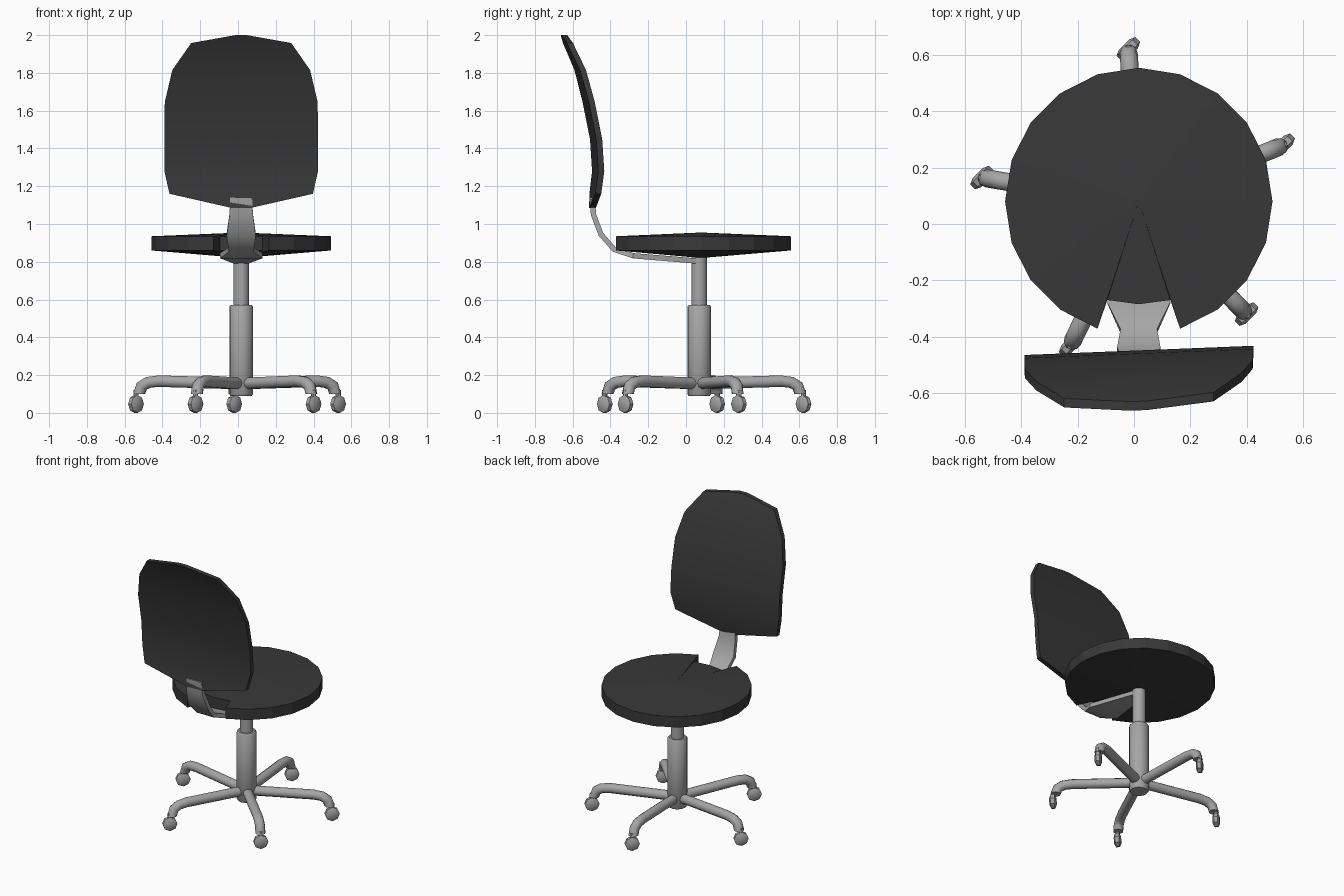
import bpy, bmesh
from math import sin, cos, pi, radians, atan2
from mathutils import Vector, Matrix

cube = bpy.data.objects.get("Cube")
if cube:
    bpy.data.objects.remove(cube, do_unlink=True)

CX, CY = 0.017, 0.07  # column axis


def material(name, value):
    m = bpy.data.materials.new(name)
    m.use_nodes = True
    col = (value, value, value, 1)
    m.diffuse_color = col
    m.node_tree.nodes["Principled BSDF"].inputs["Base Color"].default_value = col
    return m


fabric = material("charcoal fabric", 0.04)
metal = material("grey metal", 0.38)


def finish(name, bm, mat, smooth=None):
    bmesh.ops.recalc_face_normals(bm, faces=bm.faces[:])
    me = bpy.data.meshes.new(name)
    bm.to_mesh(me)
    bm.free()
    me.materials.append(mat)
    ob = bpy.data.objects.new(name, me)
    bpy.context.collection.objects.link(ob)
    if smooth:
        bpy.ops.object.select_all(action='DESELECT')
        ob.select_set(True)
        bpy.context.view_layer.objects.active = ob
        bpy.ops.object.shade_smooth_by_angle(angle=radians(smooth))
    return ob


def bridge(bm, a, b):
    for i in range(len(a)):
        j = (i + 1) % len(a)
        bm.faces.new((a[i], a[j], b[j], b[i]))


def sweep(bm, rings):
    """Skin a list of point rings and cap both ends."""
    loops = [[bm.verts.new(p) for p in r] for r in rings]
    for a, b in zip(loops, loops[1:]):
        bridge(bm, a, b)
    bm.faces.new(loops[0])
    bm.faces.new(loops[-1])


# Seat: 20-sided cushion, shallow cones above and below, notch at the rear
SY = 0.08
outline = []
for i in range(20):
    a = i * pi / 10
    if i == 15:
        outline += [(-0.112, -0.35), (0, -0.365), (0.112, -0.35)]
    else:
        outline.append((0.475 * cos(a), 0.475 * sin(a)))
bm = bmesh.new()
top = [bm.verts.new((CX + x, SY + y, 0.935)) for x, y in outline]
low = [bm.verts.new((CX + x, SY + y, 0.86)) for x, y in outline]
bridge(bm, top, low)
for ring, z in ((top, 0.955), (low, 0.82)):
    c = bm.verts.new((CX, SY, z))
    for i, v in enumerate(ring):
        bm.faces.new((v, ring[(i + 1) % len(ring)], c))
finish("seat", bm, fabric)

# Backrest: rows of (half width, height, depth), slightly turned
rows = [(0.05, 1.085, -0.495), (0.38, 1.16, -0.48), (0.407, 1.28, -0.465),
        (0.407, 1.45, -0.476), (0.405, 1.645, -0.515), (0.365, 1.815, -0.56),
        (0.265, 1.958, -0.625), (0.03, 2.0, -0.646)]
T = 0.016
turn = radians(2.3)
bm = bmesh.new()
rings = []
for w, z, y in rows:
    rings.append([(CX + s * w * cos(turn), y + s * w * sin(turn) + d, z)
                  for s, d in ((-1, T), (1, T), (1, -T), (-1, -T))])
sweep(bm, rings)
finish("backrest", bm, fabric, 25)

# Support bar: flat strip of (depth, height, half width)
path = [(CY, 0.803, 0.035), (-0.28, 0.832, 0.112), (-0.38, 0.865, 0.065),
        (-0.45, 0.945, 0.077), (-0.49, 1.05, 0.062), (-0.495, 1.14, 0.058)]
bm = bmesh.new()
rings = []
for i, (y, z, w) in enumerate(path):
    p, q = path[max(i - 1, 0)], path[min(i + 1, len(path) - 1)]
    t = Vector((q[0] - p[0], q[1] - p[1])).normalized() * 0.014
    ny, nz = -t.y, t.x
    rings.append([(CX - w, y + ny, z + nz), (CX + w, y + ny, z + nz),
                  (CX + w, y - ny, z - nz), (CX - w, y - ny, z - nz)])
sweep(bm, rings)
finish("support_bar", bm, metal, 35)


# Column: turned profiles of (radius, height)
def turned(name, profile, n):
    bm = bmesh.new()
    sweep(bm, [[(CX + r * cos(2 * pi * k / n), CY + r * sin(2 * pi * k / n), z)
                for k in range(n)] for r, z in profile])
    return finish(name, bm, metal, 40)


turned("lower_column", [(0.056, 0.09), (0.063, 0.1), (0.063, 0.562), (0.055, 0.572)], 16)
turned("upper_column", [(0.042, 0.56), (0.042, 0.83)], 16)

# Base legs with casters
ends = [(-0.54, 0.165), (-0.225, -0.43), (-0.02, 0.622), (0.4, -0.32), (0.53, 0.28)]
bend = [(0.0, 0.155, 0), (0.78, 0.168, 0), (0.88, 0.162, 25),
        (0.945, 0.142, 55), (0.97, 0.1, 90)]
R = 0.032
for n, (ex, ey) in enumerate(ends, 1):
    out = Vector((ex - CX, ey - CY, 0))
    length = out.length
    out.normalize()
    side = Vector((-out.y, out.x, 0))
    bm = bmesh.new()
    rings = []
    for f, z, tilt in bend:
        c = Vector((CX, CY, z)) + out * f * length
        up = out * sin(radians(tilt)) + Vector((0, 0, cos(radians(tilt))))
        rings.append([c + R * (side * cos(k * pi / 5) + up * sin(k * pi / 5))
                      for k in range(10)])
    sweep(bm, rings)
    finish(f"base_leg_{n}", bm, metal, 50)

    # Stem and octagonal wheel with bulged faces
    bm = bmesh.new()
    bmesh.ops.create_cone(bm, cap_ends=True, segments=8, radius1=0.014, radius2=0.014,
                          depth=0.06, matrix=Matrix.Translation((ex, ey, 0.09)))
    axle = Vector((1, -1, 0)).normalized()
    across = Vector((1, 1, 0)).normalized()
    rings = []
    for d, r in ((-0.022, 0.026), (-0.012, 0.047), (0.012, 0.047), (0.022, 0.026)):
        c = Vector((ex, ey, 0.047)) + axle * d
        rings.append([c + r * (across * cos(k * pi / 4) + Vector((0, 0, sin(k * pi / 4))))
                      for k in range(8)])
    sweep(bm, rings)
    finish(f"caster_{n}", bm, metal, 30)
